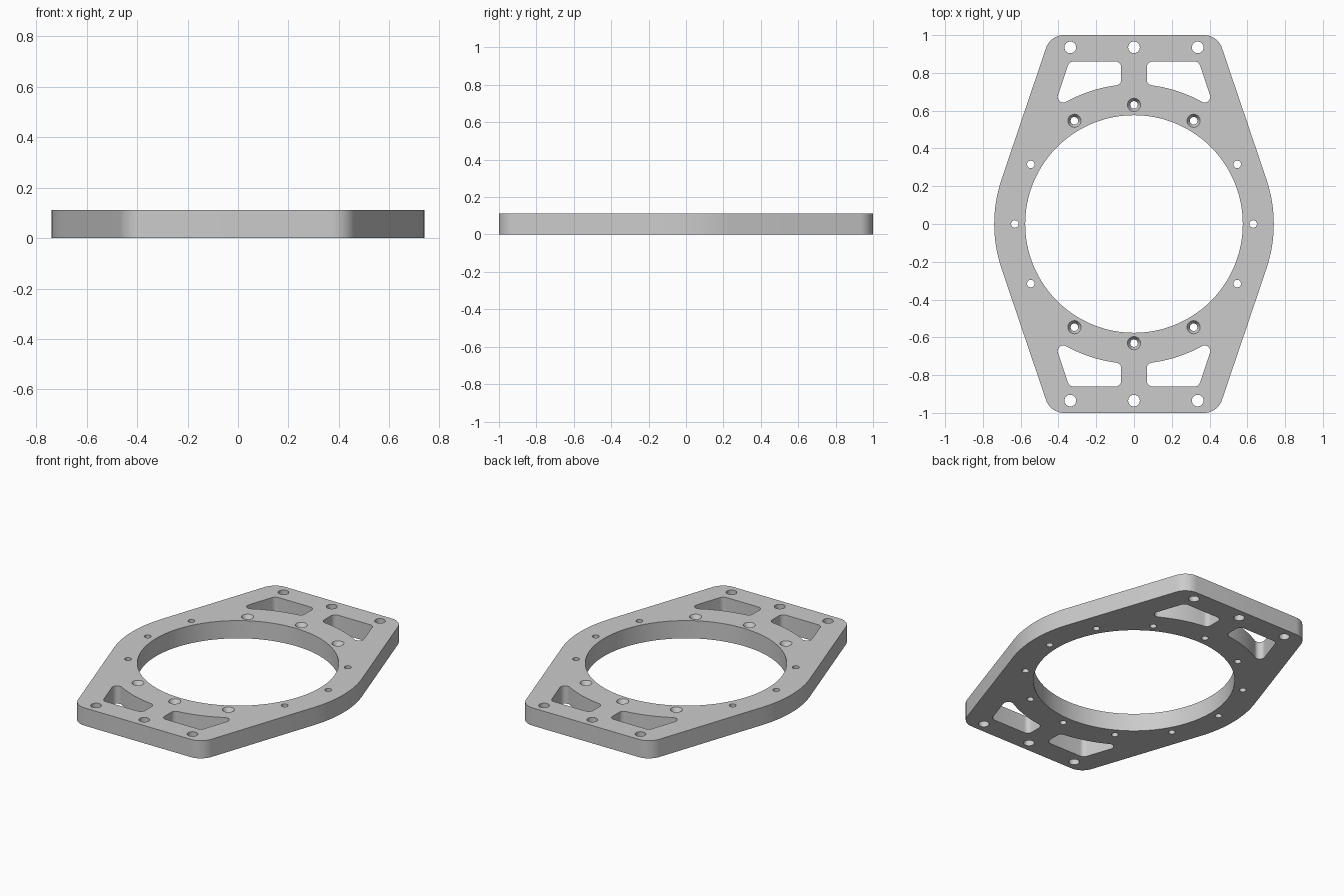
import bpy, bmesh
from math import sin, cos, acos, atan2, sqrt, radians, degrees

if "Cube" in bpy.data.objects:
    bpy.data.objects.remove(bpy.data.objects["Cube"])

H = 0.112          # plate thickness
A = 18.7           # lean of the slanted sides, degrees
CA, SA = cos(radians(A)), sin(radians(A))


def arc(cx, cy, r, a0, a1, n):
    return [(cx + r * cos(radians(a0 + (a1 - a0) * i / n)),
             cy + r * sin(radians(a0 + (a1 - a0) * i / n))) for i in range(n + 1)]


def circle(cx, cy, r, n):
    return arc(cx, cy, r, 0, 360, n)[:-1]


def loft(bm, layers):
    """Closed solid through (z, points) layers, bottom to top, counter-clockwise."""
    rings = [[bm.verts.new((x, y, z)) for x, y in pts] for z, pts in layers]
    n = len(rings[0])
    for lo, hi in zip(rings, rings[1:]):
        for i in range(n):
            j = (i + 1) % n
            bm.faces.new((lo[i], lo[j], hi[j], hi[i]))
    bm.faces.new(rings[0][::-1])
    bm.faces.new(rings[-1])


def through(bm, pts):
    loft(bm, [(-0.1, pts), (H + 0.1, pts)])


def make_object(name, bm):
    bmesh.ops.recalc_face_normals(bm, faces=bm.faces)
    me = bpy.data.meshes.new(name)
    bm.to_mesh(me)
    bm.free()
    ob = bpy.data.objects.new(name, me)
    bpy.context.collection.objects.link(ob)
    return ob


# Plate outline: two big side arcs, straight tangents, rounded corners
R, rc = 0.74, 0.10
yc = 1 - rc
xc = (R - rc - yc * SA) / CA
outline = (arc(0, 0, R, -A, A, 20) + arc(xc, yc, rc, A, 90, 10)
           + arc(-xc, yc, rc, 90, 180 - A, 10) + arc(0, 0, R, 180 - A, 180 + A, 20)
           + arc(-xc, -yc, rc, 180 + A, 270, 10) + arc(xc, -yc, rc, 270, 360 - A, 10))
bm = bmesh.new()
loft(bm, [(0, outline), (H, outline)])
plate = make_object("mounting_plate", bm)

# Central bore
cut = bmesh.new()
through(cut, circle(0, 0, 0.576, 96))

# Four lightening windows, mirrored from one
r, d, x0, y1 = 0.03, 0.60, 0.068, 0.86
cx, tx = x0 + r, (d - r - (y1 - r) * SA) / CA
cy = sqrt((R + r) ** 2 - cx ** 2)
p1 = degrees(atan2(cy, cx))
p2 = A + degrees(acos((d - r) / (R + r)))
window = (arc(cx, cy, r, 180, 180 + p1, 8) + arc(0, 0, R, p1, p2, 14)[1:-1]
          + arc((R + r) * cos(radians(p2)), (R + r) * sin(radians(p2)), r, 180 + p2, 360 + A, 12)
          + arc(tx, y1 - r, r, A, 90, 6) + arc(cx, y1 - r, r, 90, 180, 6))
for sx in (1, -1):
    for sy in (1, -1):
        pts = [(x * sx, y * sy) for x, y in window]
        through(cut, pts if sx * sy > 0 else pts[::-1])

# End bolt holes
for x in (-0.337, 0, 0.337):
    for y in (-0.935, 0.935):
        through(cut, circle(x, y, 0.031, 24))

# Ring of twelve holes, countersunk at both ends of the plate
for k in range(12):
    x, y = 0.631 * cos(radians(30 * k)), 0.631 * sin(radians(30 * k))
    small, wide = circle(x, y, 0.02, 24), circle(x, y, 0.035, 24)
    if k in (2, 3, 4, 8, 9, 10):
        loft(cut, [(-0.1, small), (H - 0.025, small), (H, wide), (H + 0.1, wide)])
    else:
        through(cut, small)
cutter = make_object("hole_cutter", cut)
cutter.hide_render = True

# Cut everything, then drop the helper
mod = plate.modifiers.new("holes", 'BOOLEAN')
mod.operation, mod.solver, mod.object = 'DIFFERENCE', 'EXACT', cutter
bpy.context.view_layer.objects.active = plate
plate.select_set(True)
bpy.ops.object.modifier_apply(modifier=mod.name)
bpy.data.objects.remove(cutter)
bpy.ops.object.shade_smooth_by_angle(angle=radians(30))
